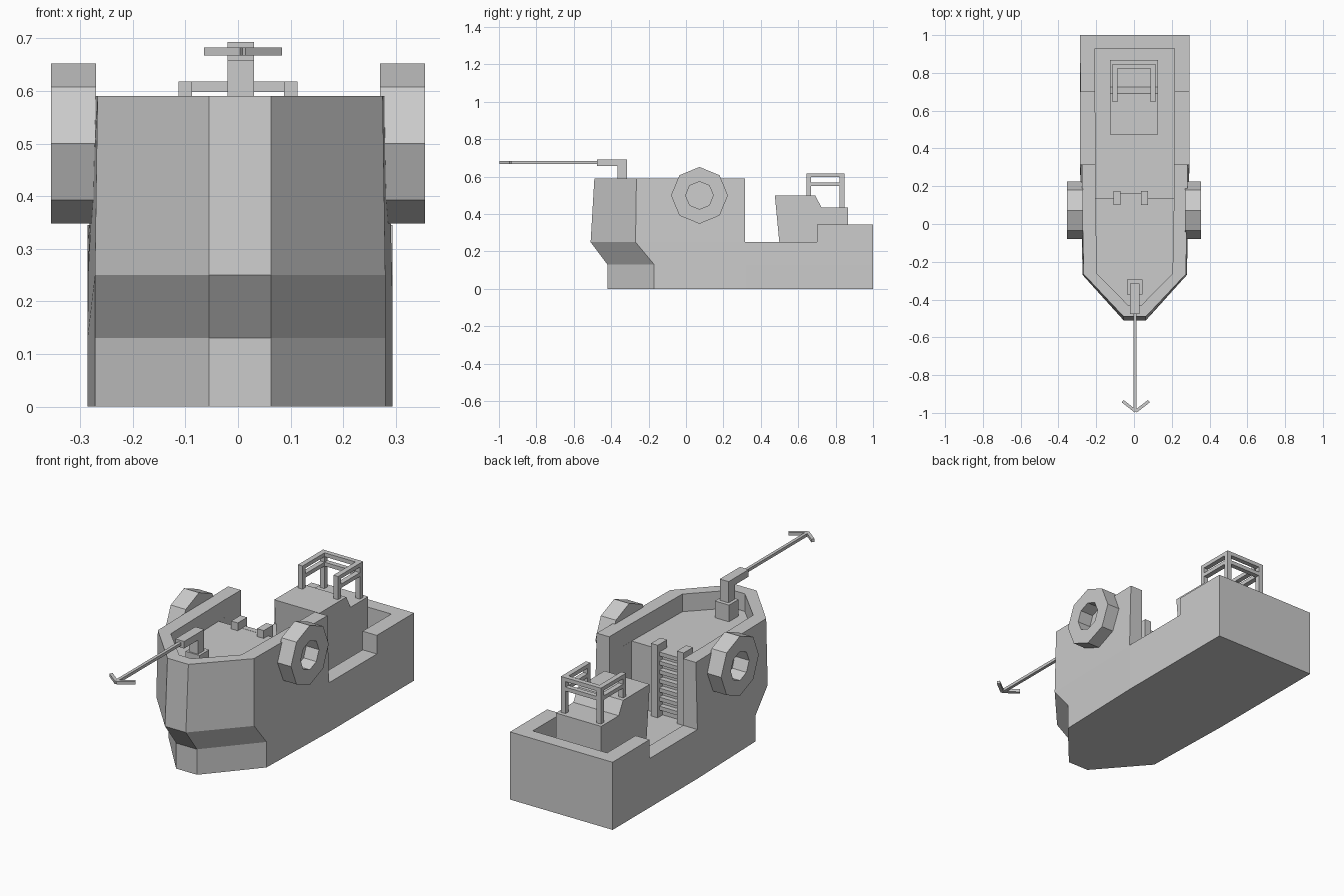
import bpy, bmesh, math
from mathutils import Vector

if "Cube" in bpy.data.objects:
    bpy.data.objects.remove(bpy.data.objects["Cube"])

CX = 0.004  # hull centre line


def make(name, verts, faces):
    me = bpy.data.meshes.new(name)
    bm = bmesh.new()
    vs = [bm.verts.new(v) for v in verts]
    for f in faces:
        bm.faces.new([vs[i] for i in f])
    bmesh.ops.recalc_face_normals(bm, faces=bm.faces)
    bm.to_mesh(me)
    bm.free()
    ob = bpy.data.objects.new(name, me)
    bpy.context.collection.objects.link(ob)
    return ob


def loft(name, loops):
    """Closed solid through equal-length loops of points."""
    n = len(loops[0])
    verts = [p for lp in loops for p in lp]
    faces = [list(range(n)), list(range(len(verts) - n, len(verts)))]
    for k in range(len(loops) - 1):
        for i in range(n):
            j = (i + 1) % n
            faces.append([k * n + i, k * n + j, (k + 1) * n + j, (k + 1) * n + i])
    return make(name, verts, faces)


def box(name, x0, x1, y0, y1, z0, z1):
    return loft(name, [[(x0, y0, z), (x1, y0, z), (x1, y1, z), (x0, y1, z)] for z in (z0, z1)])


def outline(half, z):
    """Mirror a half outline of (x, y) points about the centre line."""
    return [(CX + x, y, z) for x, y in half] + [(CX - x, y, z) for x, y in reversed(half)]


def beam(name, a, b, w, h):
    a, b = Vector(a), Vector(b)
    d = (b - a).normalized()
    s = d.cross(Vector((0, 0, 1))) * w / 2
    u = Vector((0, 0, h / 2))
    return loft(name, [[p - s - u, p + s - u, p + s + u, p - s + u] for p in (a, b)])


def cut(ob, cutter):
    m = ob.modifiers.new("cut", 'BOOLEAN')
    m.operation = 'DIFFERENCE'
    m.solver = 'EXACT'
    m.object = cutter
    bpy.context.view_layer.objects.active = ob
    bpy.ops.object.modifier_apply(modifier=m.name)
    bpy.data.objects.remove(cutter)


# Hull: lofted outline with a flared bow
low = [(0.059, -0.42), (0.276, -0.17), (0.29, 0.32), (0.29, 1.0)]
mid = [(0.059, -0.51), (0.276, -0.27), (0.289, 0.32), (0.29, 1.0)]
top = [(0.059, -0.49), (0.271, -0.265), (0.28, 0.32), (0.289, 1.0)]
hull = loft("hull", [outline(low, 0), outline(low, 0.13), outline(mid, 0.25), outline(top, 0.59)])

# Stepped gunwale, then the raised fore deck and the low aft well
cut(hull, box("stern_cutter", -1, 1, 0.65, 1.5, 0.345, 1))
cut(hull, box("waist_cutter", -1, 1, 0.315, 0.70, 0.25, 1))
fore = [(0.035, -0.43), (0.2, -0.262), (0.209, 0.2)]
cut(hull, loft("fore_cutter", [outline(fore, 0.5), outline(fore, 1)]))
aft = [(0.208, 0.135), (0.21, 0.93)]
cut(hull, loft("aft_cutter", [outline(aft, 0.17), outline(aft, 1.1)]))

# Deck cabin from a side profile
profile = [(0.507, 0.165), (0.475, 0.5), (0.69, 0.5), (0.725, 0.435), (0.867, 0.435), (0.867, 0.165)]
loft("cabin", [[(x, y, z) for y, z in profile] for x in (-0.128, 0.128)])

# Cabin railing: posts and two levels of rails, open at the front
for s in (-1, 1):
    xa, xb = sorted((s * 0.087, s * 0.113))
    box("rail_front_post", xa, xb, 0.645, 0.668, 0.495, 0.618)
    box("rail_back_post", xa, xb, 0.822, 0.847, 0.43, 0.618)
    for z in (0.55, 0.598):
        box("side_rail", xa, xb, 0.668, 0.822, z, z + 0.02)
for z in (0.55, 0.598):
    box("back_rail", -0.087, 0.087, 0.822, 0.847, z, z + 0.02)

# Ladder up to the fore deck
for x in (-0.109, 0.037):
    box("ladder_post", x, x + 0.038, 0.10, 0.175, 0.168, 0.54)
for i in range(7):
    z = 0.205 + i * 0.046
    box("ladder_rung", -0.072, 0.038, 0.133, 0.162, z, z + 0.02)

# Bow gun: base, bent post and arm, shaft and barbed tip
box("gun_base", -0.036, 0.044, -0.372, -0.295, 0.498, 0.585)
gun = [(-0.315, 0.58), (-0.315, 0.693), (-0.477, 0.693), (-0.477, 0.657), (-0.365, 0.657), (-0.365, 0.58)]
loft("gun_arm", [[(x, y, z) for y, z in gun] for x in (-0.02, 0.03)])
beam("harpoon_shaft", (0.005, -0.47, 0.675), (0.005, -0.992, 0.675), 0.016, 0.015)
for x in (-0.06, 0.079):
    beam("harpoon_barb", (0.009, -0.992, 0.675), (x, -0.938, 0.675), 0.016, 0.015)

# Octagonal fender rings on both sides
for s in (-1, 1):
    loops = []
    for r, x in ((0.152, 0.27), (0.152, 0.355), (0.074, 0.355), (0.074, 0.27)):
        loops.append([(s * x, 0.072 + r * math.sin(i * math.pi / 4), 0.5 + r * math.cos(i * math.pi / 4))
                      for i in range(8)])
    verts = [p for lp in loops for p in lp]
    faces = [[k * 8 + i, k * 8 + (i + 1) % 8, (k + 1) % 4 * 8 + (i + 1) % 8, (k + 1) % 4 * 8 + i]
             for k in range(4) for i in range(8)]
    make("fender_ring", verts, faces)
